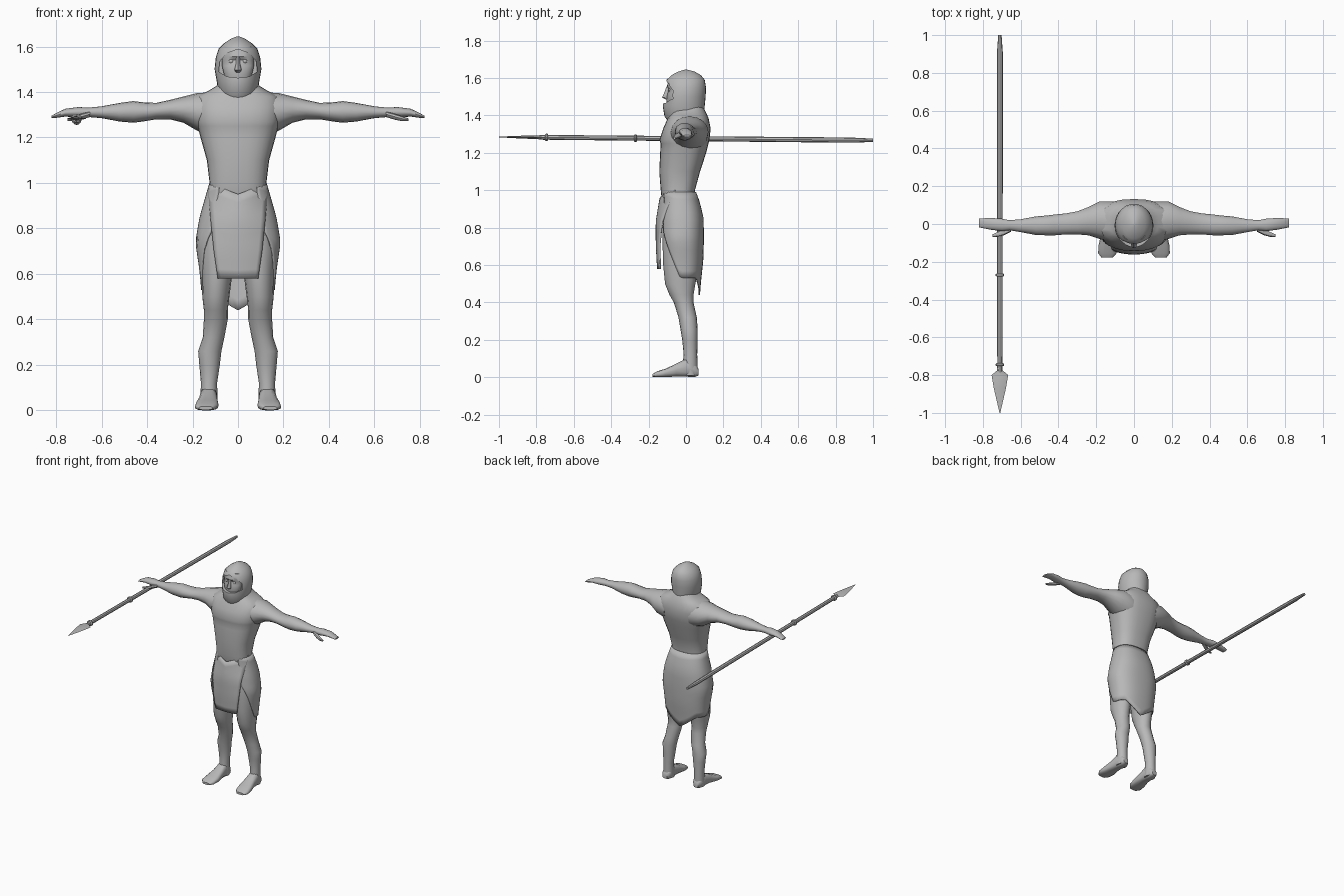
import bpy, bmesh, math
from mathutils import Vector

if "Cube" in bpy.data.objects:
    bpy.data.objects.remove(bpy.data.objects["Cube"])

grey = bpy.data.materials.new("plain grey")
grey.diffuse_color = (0.48, 0.48, 0.48, 1)
grey.use_nodes = True
grey.node_tree.nodes["Principled BSDF"].inputs["Base Color"].default_value = grey.diffuse_color


def finish(name, bm, mirror=False, thick=0, angle=45):
    bmesh.ops.recalc_face_normals(bm, faces=bm.faces)
    me = bpy.data.meshes.new(name)
    bm.to_mesh(me)
    bm.free()
    me.materials.append(grey)
    ob = bpy.data.objects.new(name, me)
    bpy.context.collection.objects.link(ob)
    bpy.ops.object.select_all(action='DESELECT')
    ob.select_set(True)
    bpy.context.view_layer.objects.active = ob
    bpy.ops.object.shade_smooth_by_angle(angle=math.radians(angle))
    if thick:
        m = ob.modifiers.new("thickness", 'SOLIDIFY')
        m.thickness = thick
        m.offset = 0
    if mirror:
        m = ob.modifiers.new("mirror", 'MIRROR')
        m.use_mirror_merge = False
    return ob


def loft(name, axis, rings, n=16, power=2.0, **kw):
    """Rings are (position, a min, a max, b min, b max) across the axis."""
    bm = bmesh.new()
    prev = None
    for t, a0, a1, b0, b1 in rings:
        ring = []
        for i in range(n):
            w = 2 * math.pi * i / n
            c, s = math.cos(w), math.sin(w)
            a = (a0 + a1) / 2 + (a1 - a0) / 2 * math.copysign(abs(c) ** (2 / power), c)
            b = (b0 + b1) / 2 + (b1 - b0) / 2 * math.copysign(abs(s) ** (2 / power), s)
            ring.append(bm.verts.new({'x': (t, a, b), 'y': (a, t, b), 'z': (a, b, t)}[axis]))
        if prev:
            for i in range(n):
                j = (i + 1) % n
                bm.faces.new((prev[i], prev[j], ring[j], ring[i]))
        else:
            bm.faces.new(ring)
        prev = ring
    bm.faces.new(prev)
    return finish(name, bm, **kw)


def sheet(name, nu, nv, fn, **kw):
    bm = bmesh.new()
    g = [[bm.verts.new(fn(i / nu, j / nv)) for j in range(nv + 1)] for i in range(nu + 1)]
    for i in range(nu):
        for j in range(nv):
            bm.faces.new((g[i][j], g[i + 1][j], g[i + 1][j + 1], g[i][j + 1]))
    return finish(name, bm, **kw)


def lerp_table(rows, t):
    for p, q in zip(rows, rows[1:]):
        if p[0] >= t >= q[0]:
            f = (p[0] - t) / (p[0] - q[0])
            return [a + (b - a) * f for a, b in zip(p[1:], q[1:])]
    return rows[-1][1:]


def sym(rows):
    return [(z, -r, r, y0, y1) for z, r, y0, y1 in rows]


# torso with chest and shoulders
loft("torso", 'z', sym([
    (.88, .12, -.11, .05), (.95, .13, -.13, .05), (1.0, .125, -.135, .048),
    (1.1, .137, -.143, .075), (1.2, .165, -.138, .108), (1.25, .178, -.136, .12),
    (1.27, .184, -.142, .125), (1.33, .19, -.122, .132), (1.38, .18, -.10, .122),
    (1.405, .13, -.085, .112), (1.43, .09, -.075, .10), (1.46, .07, -.06, .08)]), n=28, power=2.5)

# arms with flat hands
loft("arm", 'x', [
    (.10, -.09, .12, 1.20, 1.40), (.18, -.08, .12, 1.23, 1.395), (.24, -.06, .09, 1.265, 1.38),
    (.30, -.055, .067, 1.28, 1.365), (.36, -.055, .056, 1.28, 1.352), (.42, -.06, .05, 1.27, 1.355),
    (.46, -.06, .045, 1.265, 1.36), (.52, -.058, .04, 1.27, 1.352), (.60, -.043, .025, 1.285, 1.337),
    (.66, -.033, .02, 1.29, 1.331), (.70, -.038, .028, 1.288, 1.334), (.76, -.03, .032, 1.292, 1.326),
    (.80, -.022, .03, 1.286, 1.307), (.82, -.018, .028, 1.285, 1.295)], mirror=True)
loft("thumb", 'x', [
    (.65, -.04, -.01, 1.29, 1.315), (.69, -.06, -.025, 1.278, 1.304),
    (.72, -.068, -.042, 1.272, 1.294), (.75, -.068, -.055, 1.272, 1.284)], n=8, mirror=True)

# legs and feet
loft("leg", 'z', [
    (.93, .01, .125, -.11, .05), (.80, .008, .162, -.125, .075), (.70, .012, .17, -.125, .078),
    (.60, .025, .16, -.122, .07), (.50, .038, .157, -.112, .05), (.44, .045, .15, -.088, .04),
    (.40, .045, .15, -.065, .04), (.32, .06, .155, -.04, .058), (.26, .073, .175, -.03, .062),
    (.20, .08, .17, -.02, .062), (.12, .092, .163, -.012, .06), (.06, .09, .165, -.02, .062),
    (.01, .092, .163, -.02, .06)], mirror=True)
loft("foot", 'y', [
    (.068, .11, .148, .01, .045), (.05, .095, .16, .002, .07), (0, .092, .168, .002, .10),
    (-.05, .09, .173, .004, .074), (-.11, .085, .187, 0, .046), (-.155, .092, .19, 0, .032),
    (-.178, .112, .172, .002, .018)], n=14, power=2.8, mirror=True)

# skirt wrapped round the back and sides, dipping to a tail behind
skirt_rows = [(.99, .125, -.13, .05), (.93, .142, -.13, .072), (.85, .165, -.138, .09),
              (.74, .184, -.14, .092), (.62, .166, -.128, .088), (.5, .155, -.11, .075),
              (.4, .14, -.1, .068)]


def skirt_point(u, v):
    w = (u - .5) * math.radians(290)
    d = abs(math.degrees(w))
    hem = .44 + .09 * min(1, d / 45) + .27 * max(0, (d - 95) / 50)
    z = .99 + (hem - .99) * v
    r, y0, y1 = lerp_table(skirt_rows, z)
    c, s = math.cos(w), math.sin(w)
    return (r * math.copysign(abs(s) ** .85, s),
            (y0 + y1) / 2 + (y1 - y0) / 2 * math.copysign(abs(c) ** .85, c), z)


sheet("skirt", 36, 12, skirt_point, thick=.008)

# front apron with a V-shaped top edge
apron_rows = [(1.01, .122, -.135, .085), (.95, .128, -.138, .06), (.83, .118, -.158, .03),
              (.7, .105, -.157, .016), (.58, .088, -.15, .012), (.5, .08, -.15, .01)]


def apron_point(u, v):
    k = 2 * u - 1
    top = .95 + .05 * abs(k)
    z = top + (.58 - top) * v
    r, y, curl = lerp_table(apron_rows, z)
    return (r * k, y + curl * k * k, z)


sheet("apron", 12, 10, apron_point, thick=.009)

# hood with an opening cut for the face
hood = loft("hood", 'z', sym([
    (1.36, .07, -.09, .09), (1.395, .086, -.115, .095), (1.45, .094, -.124, .10),
    (1.50, .103, -.12, .105), (1.55, .098, -.114, .107), (1.59, .085, -.104, .10),
    (1.615, .06, -.078, .08), (1.635, .03, -.04, .045), (1.645, .004, -.006, .006)]), n=28)
outline = [(0, 1.462), (.05, 1.468), (.085, 1.49), (.08, 1.535), (.05, 1.57), (0, 1.588)]
outline += [(-x, z) for x, z in outline[-2:0:-1]]
bm = bmesh.new()
face = bm.faces.new([bm.verts.new((x, -.045, z)) for x, z in outline])
ext = bmesh.ops.extrude_face_region(bm, geom=[face])
bmesh.ops.translate(bm, vec=(0, -.2, 0), verts=[v for v in ext["geom"] if isinstance(v, bmesh.types.BMVert)])
cutter = finish("face_opening_cutter", bm)
cutter.hide_render = True
bpy.context.view_layer.objects.active = hood
cut = hood.modifiers.new("opening", 'BOOLEAN')
cut.operation = 'DIFFERENCE'
cut.object = cutter
bpy.ops.object.modifier_apply(modifier="opening")
bpy.data.objects.remove(cutter)
bpy.ops.object.select_all(action='DESELECT')
hood.select_set(True)
bpy.ops.object.shade_smooth_by_angle(angle=math.radians(40))

# face, nose and eyes inside the hood
loft("face", 'z', sym([
    (1.44, .05, -.095, -.02), (1.48, .062, -.105, -.02), (1.515, .07, -.10, -.02),
    (1.54, .07, -.092, -.02), (1.555, .07, -.102, -.02), (1.60, .06, -.09, -.02)]), n=20)
loft("nose", 'z', sym([
    (1.485, .008, -.108, -.09), (1.496, .016, -.128, -.09), (1.52, .010, -.117, -.085),
    (1.555, .008, -.104, -.085)]), n=8)
bm = bmesh.new()
bmesh.ops.create_uvsphere(bm, u_segments=12, v_segments=8, radius=.011)
bmesh.ops.translate(bm, vec=(.03, -.084, 1.535), verts=bm.verts)
finish("eye", bm, mirror=True)


# spear lying front to back through the right hand, dropping slightly to the rear
def spear(name, rows, n=8, power=2.0):
    loft(name, 'y', [(y, -.71 - rx, -.71 + rx, 1.276 - .009 * y - rz, 1.276 - .009 * y + rz)
                     for y, rx, rz in rows], n=n, power=power, angle=35)


spear("spear_shaft", [(-.78, .012, .012), (-.7, .014, .013), (.8, .016, .014), (.9, .016, .013), (1.0, .009, .009)])
spear("spear_head", [(-.75, .014, .014), (-.775, .014, .012), (-.80, .044, .009), (-.87, .032, .008),
                     (-1.0, .002, .002)], n=4)
for y in (-.27, -.745):
    spear("spear_collar", [(y - .008, .017, .016), (y - .004, .023, .021),
                           (y + .004, .023, .021), (y + .008, .017, .016)], n=10)
